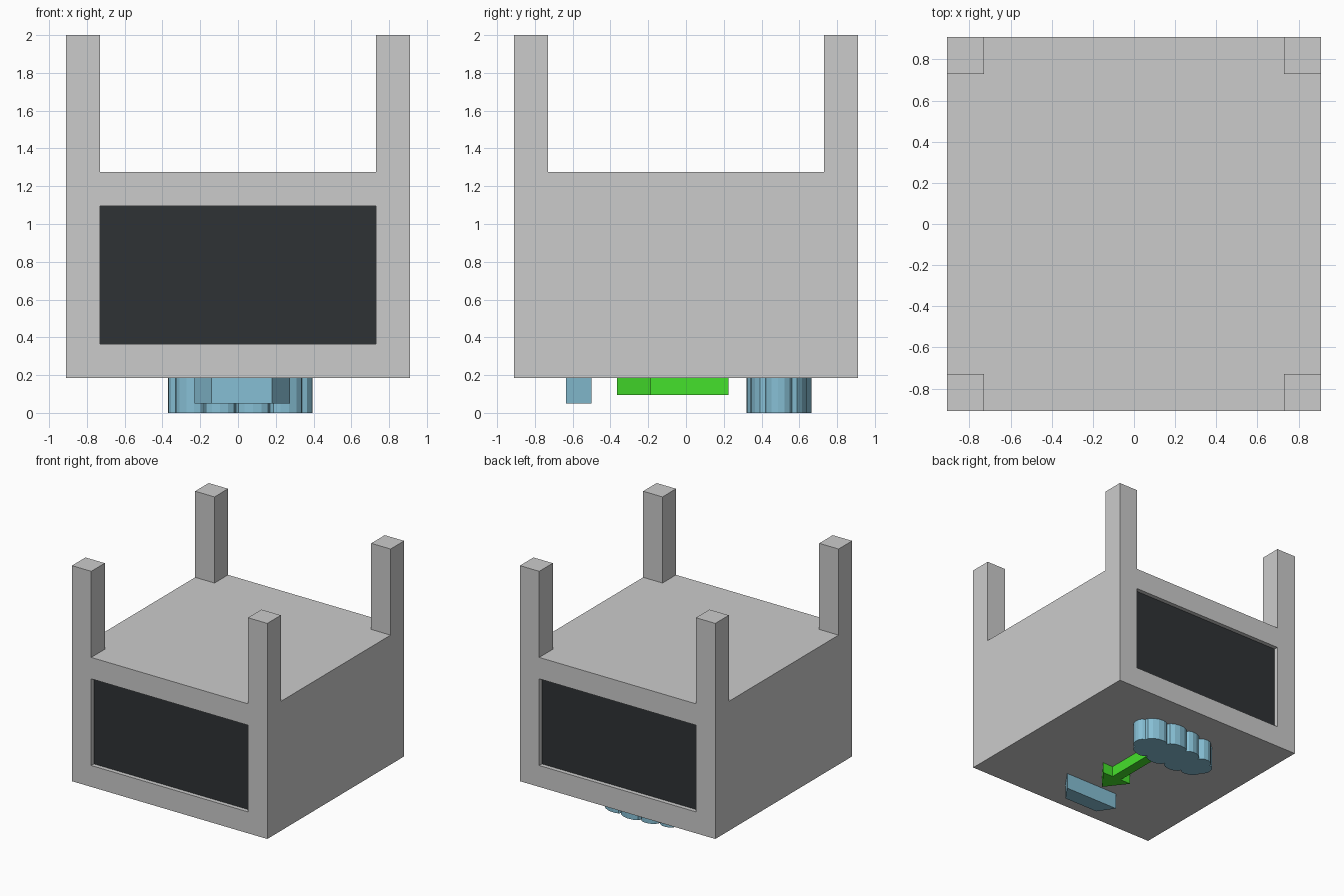
import bpy, bmesh
from math import sin, cos, pi
from mathutils import Vector, Matrix

if "Cube" in bpy.data.objects:
    bpy.data.objects.remove(bpy.data.objects["Cube"])

W, POST = 0.91, 0.73          # half width, inner edge of posts
Z0, Z1, ZTOP = 0.185, 1.275, 2.0
PZ0, PZ1 = 0.365, 1.095       # panel opening
RECESS, PANEL_T = 0.06, 0.024


def material(name, rgb):
    m = bpy.data.materials.new(name)
    m.diffuse_color = (*rgb, 1)
    m.use_nodes = True
    m.node_tree.nodes["Principled BSDF"].inputs["Base Color"].default_value = m.diffuse_color
    return m


def finish(bm, name, mat=None):
    bmesh.ops.recalc_face_normals(bm, faces=bm.faces)
    me = bpy.data.meshes.new(name)
    bm.to_mesh(me)
    bm.free()
    ob = bpy.data.objects.new(name, me)
    bpy.context.collection.objects.link(ob)
    if mat:
        me.materials.append(mat)
    return ob


def box(bm, lo, hi):
    lo, hi = Vector(lo), Vector(hi)
    m = Matrix.Translation((lo + hi) / 2) @ Matrix.Diagonal((*(hi - lo), 1))
    bmesh.ops.create_cube(bm, size=1, matrix=m)


def prism(name, outline, z0, z1, mat):
    bm = bmesh.new()
    lower = [bm.verts.new((x, y, z0)) for x, y in outline]
    upper = [bm.verts.new((x, y, z1)) for x, y in outline]
    bm.faces.new(lower[::-1])
    bm.faces.new(upper)
    n = len(outline)
    for i in range(n):
        j = (i + 1) % n
        bm.faces.new((lower[i], lower[j], upper[j], upper[i]))
    return finish(bm, name, mat)


blue = material("light_blue", (0.24, 0.52, 0.66))
green = material("bright_green", (0.06, 0.75, 0.025))
dark = material("dark_panel", (0.028, 0.032, 0.036))

# Body: box cut along the post and panel lines
bm = bmesh.new()
box(bm, (-W, -W, Z0), (W, W, Z1))
cuts = [((s * POST, 0, 0), (1, 0, 0)) for s in (-1, 1)]
cuts += [((0, s * POST, 0), (0, 1, 0)) for s in (-1, 1)]
cuts += [((0, 0, z), (0, 0, 1)) for z in (PZ0, PZ1)]
for co, no in cuts:
    bmesh.ops.bisect_plane(bm, geom=bm.verts[:] + bm.edges[:] + bm.faces[:],
                           plane_co=co, plane_no=no)
bm.normal_update()
corners, openings = [], []
for f in bm.faces:
    c = f.calc_center_median()
    if f.normal.z > 0.9 and abs(c.x) > POST and abs(c.y) > POST:
        corners.append(f)
    if abs(f.normal.y) > 0.9 and abs(c.x) < POST and PZ0 < c.z < PZ1:
        openings.append(f)
# Corner posts rise, front and back openings sink
bmesh.ops.inset_individual(bm, faces=corners, thickness=0, depth=ZTOP - Z1)
bmesh.ops.inset_individual(bm, faces=openings, thickness=0, depth=-RECESS)
finish(bm, "body_with_posts")

# Dark panels in both openings
for side, name in ((-1, "front_panel"), (1, "back_panel")):
    bm = bmesh.new()
    ys = sorted((side * (W - RECESS), side * (W - RECESS + PANEL_T)))
    box(bm, (-POST, ys[0], PZ0), (POST, ys[1], PZ1))
    finish(bm, name, dark)

# Scalloped cloud underneath: an outward arc between each pair of notches
notches = [(0.34, 0.42), (0.35, 0.56), (0.17, 0.61), (-0.02, 0.62),
           (-0.17, 0.58), (-0.31, 0.57), (-0.33, 0.43), (-0.18, 0.37),
           (-0.01, 0.37), (0.17, 0.37)]
outline = []
for i, p in enumerate(notches):
    a, b = Vector(p), Vector(notches[(i + 1) % len(notches)])
    d = b - a
    out = Vector((d.y, -d.x)).normalized()
    for k in range(6):
        t = pi * k / 6
        outline.append(a + d * (1 - cos(t)) / 2 + out * 0.05 * sin(t))
prism("cloud_foot", outline, 0, Z0, blue)

# Arrow underneath, pointing to the front
cx = 0.025
right = [(0.042, 0.225), (0.042, -0.185), (0.14, -0.185)]
arrow = [(cx + x, y) for x, y in right] + [(cx, -0.365)]
arrow += [(cx - x, y) for x, y in reversed(right)]
prism("arrow", arrow[::-1], 0.095, Z0, green)

# Tapered bar near the front
prism("front_bar", [(-0.14, -0.635), (0.18, -0.635), (0.275, -0.5), (-0.23, -0.5)],
      0.05, Z0, blue)
